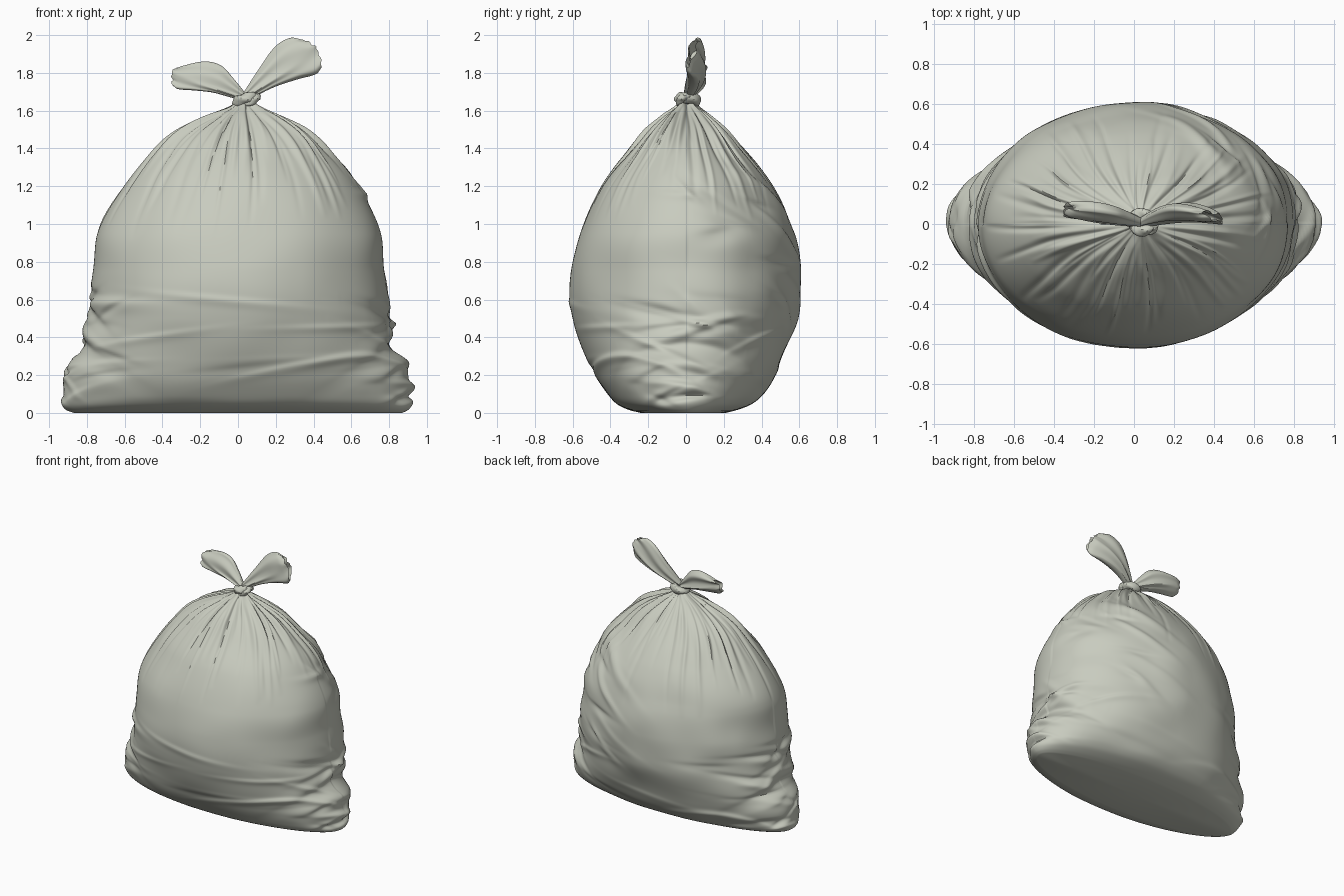
import bpy, bmesh, math, random
from mathutils import Vector, noise

random.seed(7)
cube = bpy.data.objects.get("Cube")
if cube:
    bpy.data.objects.remove(cube, do_unlink=True)

film = bpy.data.materials.new("pale grey plastic")
film.use_nodes = True
colour = (0.58, 0.60, 0.52, 1)
film.diffuse_color = colour
film.node_tree.nodes["Principled BSDF"].inputs["Base Color"].default_value = colour


def sample(rows, z):
    """Smooth curve through rows keyed by their first value."""
    i = max(k for k in range(len(rows) - 1) if k == 0 or rows[k][0] <= z)
    a, b = rows[i], rows[i + 1]
    before, after = rows[max(i - 1, 0)], rows[min(i + 2, len(rows) - 1)]
    span = b[0] - a[0]
    t = (z - a[0]) / span
    result = []
    for k in range(1, len(a)):
        m0 = (b[k] - before[k]) / (b[0] - before[0]) * span
        m1 = (after[k] - a[k]) / (after[0] - a[0]) * span
        result.append(a[k] * (1 + 2 * t) * (1 - t) ** 2 + m0 * t * (1 - t) ** 2
                      + b[k] * t * t * (3 - 2 * t) + m1 * t * t * (t - 1))
    return result


def loft(name, rings, angle=40):
    """Skin closed rings of points and cap both ends."""
    bm = bmesh.new()
    loops = [[bm.verts.new(p) for p in ring] for ring in rings]
    for low, high in zip(loops, loops[1:]):
        for i in range(len(low)):
            j = (i + 1) % len(low)
            bm.faces.new((low[i], low[j], high[j], high[i]))
    for ends in (loops[0], loops[-1]):
        centre = bm.verts.new(sum((v.co for v in ends), Vector()) / len(ends))
        for i in range(len(ends)):
            bm.faces.new((ends[i - 1], ends[i], centre))
    bmesh.ops.recalc_face_normals(bm, faces=bm.faces)
    mesh = bpy.data.meshes.new(name)
    bm.to_mesh(mesh)
    bm.free()
    obj = bpy.data.objects.new(name, mesh)
    bpy.context.collection.objects.link(obj)
    mesh.materials.append(film)
    bpy.ops.object.select_all(action="DESELECT")
    obj.select_set(True)
    bpy.context.view_layer.objects.active = obj
    bpy.ops.object.shade_smooth_by_angle(angle=math.radians(angle))
    return obj


def turn(a, b):
    return (a - b + math.pi) % math.tau - math.pi


# Bag outline: height, reach to right, left, front and back
outline = [(0, .87, .87, .24, .21), (.015, .91, .90, .30, .27), (.045, .93, .92, .365, .345),
           (.1, .925, .91, .42, .405), (.2, .905, .89, .485, .47),
           (.4, .83, .825, .57, .555), (.55, .79, .80, .607, .6), (.75, .77, .775, .607, .605),
           (.95, .745, .76, .565, .575), (1.2, .61, .64, .45, .46), (1.4, .45, .48, .29, .305),
           (1.5, .33, .36, .2, .22), (1.58, .17, .21, .11, .13), (1.62, .06, .12, .055, .075),
           (1.66, .0, .06, .02, .04)]

# Gathered pleats running down from the knot: angle, drift, half width, depth, length
pleats = []
for n in range(90):
    pleats.append((math.tau * (n + random.uniform(-.5, .5)) / 90, random.uniform(-.1, .1),
                   random.uniform(.009, .022), random.choice((-1, -1, .9)) * random.uniform(.006, .022),
                   random.uniform(.2, .75)))

# Slack creases: angle, height, slope, sag, half length, thickness, depth
creases = []
for n in range(56):
    side = random.choice((0, math.pi))
    creases.append((side + random.gauss(0, .45), random.uniform(.06, .6), random.uniform(-.25, .25),
                    random.uniform(0, .3), random.uniform(.15, .45), random.uniform(.02, .038),
                    random.choice((-1, 1)) * random.uniform(.007, .02)))
for n in range(20):
    creases.append((random.uniform(0, math.tau), random.uniform(.15, .7), random.uniform(-.12, .12),
                    0, random.uniform(.2, .5), random.uniform(.018, .03), random.uniform(-.008, .008)))
for n in range(22):
    creases.append((random.uniform(-.1, 1.4), random.uniform(.4, 1.25), random.uniform(-.5, .1),
                    0, random.uniform(.12, .35), random.uniform(.024, .045), random.uniform(-.016, .016)))
# the deep fold over each bottom corner
for side in (0, math.pi):
    creases.append((side, .36, 0, .22, .6, .045, -.03))
    creases.append((side, .26, 0, .2, .6, .06, .02))


def bag_point(angle, z):
    right, left, front, back = sample(outline, z)
    c, s = math.cos(angle), math.sin(angle)
    wide, deep = (left + right) / 2, back if s > 0 else front
    x = (left - right) / 2 + c * wide
    y = s * deep
    reach = math.hypot(x, y)
    arc = max(.04, math.hypot(wide * s, deep * c))
    bump = 0
    for a, drift, width, depth, length in pleats:
        fade = 1 - (1.66 - z) / length
        if fade > 0:
            d = turn(angle, a + drift * (1 - fade)) * arc / width
            if abs(d) < 3:
                bump += depth * min(1, reach / .2) * min(1, fade * 1.8) * math.exp(-d * d)
    ground = min(1, z / .08)
    for a, height, slope, sag, length, thick, depth in creases:
        d = turn(angle, a)
        if abs(d) < length * 2:
            h = (z - height - slope * d + sag * d * d) / thick
            if abs(h) < 4:
                # one steep and one soft flank per fold
                h *= 1.4 if h > 0 else .8
                bump += depth * ground * math.exp(-h * h - (d / length) ** 2)
    soft = noise.noise(Vector((x * 3, y * 3, z * 4)))
    bump += soft * (.02 if s > 0 else .01) * ground * min(1, reach * 2)
    k = 1 + bump / max(reach, .03)
    return Vector((x * k, y * k, z))


SIDES, RINGS = 400, 160
heights = [1.66 * (i / RINGS) ** 1.15 for i in range(RINGS)]
loft("bag", [[bag_point(math.tau * i / SIDES, z) for i in range(SIDES)] for z in heights], 50)


# Knot: a thick twisted band with a loop crossing it
def tube(name, path, radius, sides=16):
    count = len(path)
    rings = []
    for i, p in enumerate(path):
        along = (path[(i + 1) % count] - path[i - 1]).normalized()
        out = along.cross(Vector((.1, .2, 1))).normalized()
        up = out.cross(along)
        rings.append([p + (out * math.cos(t) + up * math.sin(t)) * radius
                      * (1 + .12 * math.sin(3 * t + i * .5))
                      for t in [math.tau * k / sides for k in range(sides)]])
    return loft(name, rings + rings[:1])


knot = Vector((.04, .01, 1.658))
band = [knot + Vector((.042 * math.cos(t), .042 * math.sin(t), .012 * math.cos(t + .4)))
        for t in [math.tau * i / 40 for i in range(40)]]
tube("knot_band", band, .029)
cross = [knot + Vector((.03 + .03 * math.cos(t), -.02 + .025 * math.sin(t), .018 * math.sin(t + 1)))
         for t in [math.tau * i / 32 for i in range(32)]]
tube("knot_loop", cross, .02)


# Ears: flattened, rippled tubes with ragged open ends
def ear(name, base, tip, rows, bend, phase):
    base, tip = Vector(base), Vector(tip)
    along = (tip - base).normalized()
    up = Vector((0, -1, 0)).cross(along).normalized()
    if up.z < 0:
        up = -up
    side = Vector((0, 1, 0))
    length = (tip - base).length

    def ring(t, shrink=1):
        high, low, thick = sample(rows, t)
        points = []
        for k in range(72):
            phi = math.tau * k / 72
            u = math.cos(phi) * shrink
            w = u * (high if u > 0 else low)
            ragged = (.035 * (1 - u * u) + .014 * noise.noise(Vector((u * 4, phase, 0)))) * t ** 3
            ripple = .008 * math.sin(u * 6 + phase + 2 * t) * t
            swing = bend * math.sin(t * math.pi * .9) + .02 * u * t
            # thin lengthwise pleats, strongest by the knot
            fold = 1 + .2 * math.sin(phi * 7 + phase) * (1 - .6 * t)
            points.append(base + along * (t * length + ragged) + up * w
                          + side * (math.sin(phi) * thick * fold * shrink + ripple + swing))
        return points

    rings = [ring(i / 40) for i in range(41)]
    # hollow mouth
    rings += [ring(t, .75) for t in (.96, .85, .7)]
    loft(name, rings, 45)


ear("left_ear", (.04, .01, 1.67), (.385, .02, 1.91),
    [(0, .025, .02, .022), (.35, .085, .04, .042), (.68, .132, .08, .045), (.9, .122, .112, .032),
     (1, .08, .1, .018)], .04, 1.0)
ear("right_ear", (.03, .01, 1.67), (-.315, .065, 1.795),
    [(0, .025, .02, .022), (.25, .08, .025, .036), (.45, .117, .032, .044), (.68, .112, .052, .045),
     (.93, .062, .077, .032), (1, .035, .07, .018)], .01, 2.5)
